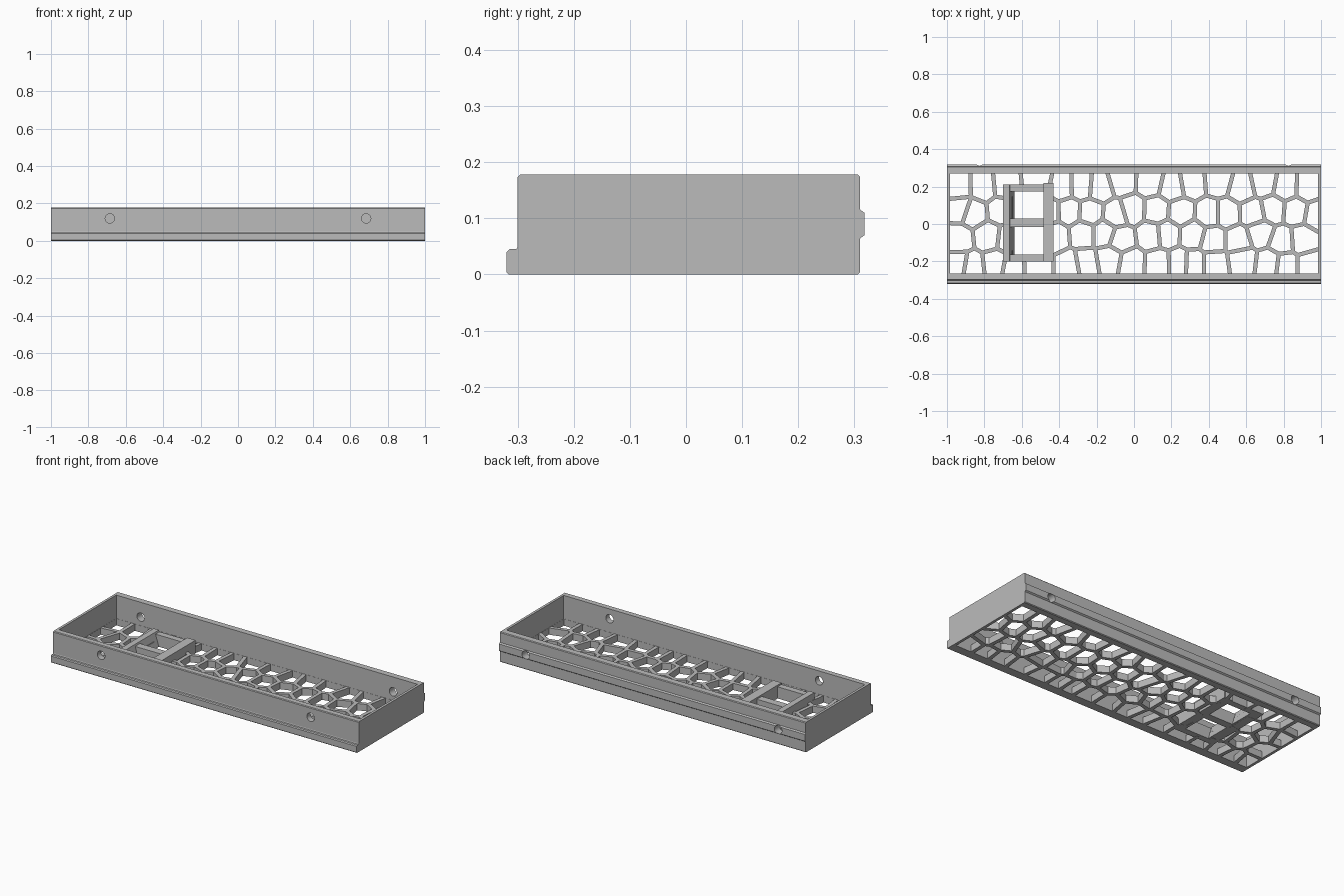
import bpy, bmesh, random
from mathutils import Vector, Matrix
from math import pi

random.seed(4)
cube = bpy.data.objects.get("Cube")
if cube:
    bpy.data.objects.remove(cube, do_unlink=True)

FLOOR = 0.04          # thickness of the lattice floor
STRUT = 0.022         # width of the lattice struts
X0, X1, Y0, Y1 = -0.985, 0.985, -0.265, 0.27   # inside of the walls

grey = bpy.data.materials.new("plain grey")
grey.use_nodes = True
colour = (0.5, 0.5, 0.5, 1)
grey.diffuse_color = colour
grey.node_tree.nodes["Principled BSDF"].inputs["Base Color"].default_value = colour


def finish(name, bm):
    bmesh.ops.recalc_face_normals(bm, faces=bm.faces)
    mesh = bpy.data.meshes.new(name)
    bm.to_mesh(mesh)
    bm.free()
    mesh.materials.append(grey)
    obj = bpy.data.objects.new(name, mesh)
    bpy.context.collection.objects.link(obj)
    return obj


def prism(bm, points, offset):
    """Extrude a flat polygon along the offset vector."""
    face = bm.faces.new([bm.verts.new(p) for p in points])
    out = bmesh.ops.extrude_face_region(bm, geom=[face], use_keep_orig=True)
    verts = [v for v in out["geom"] if isinstance(v, bmesh.types.BMVert)]
    bmesh.ops.translate(bm, verts=verts, vec=offset)


def bar_along_x(bm, profile, xa, xb):
    prism(bm, [(xa, y, z) for y, z in profile], (xb - xa, 0, 0))


def bar_along_y(bm, profile, ya, yb):
    prism(bm, [(x, ya, z) for x, z in profile], (0, yb - ya, 0))


def rect(a, b, c, d):
    return [(a, c), (b, c), (b, d), (a, d)]


def cut(target, bm):
    """Subtract the shapes in bm from the target for good."""
    cutter = finish("cutter", bm)
    cutter.hide_render = True
    mod = target.modifiers.new("cut", "BOOLEAN")
    mod.operation = "DIFFERENCE"
    mod.solver = "EXACT"
    mod.object = cutter
    graph = bpy.context.evaluated_depsgraph_get()
    mesh = bpy.data.meshes.new_from_object(target.evaluated_get(graph))
    target.modifiers.clear()
    target.data = mesh
    bpy.data.objects.remove(cutter, do_unlink=True)


def clip(poly, point, normal):
    """Keep the part of a polygon behind a line."""
    kept = []
    for i, a in enumerate(poly):
        b = poly[(i + 1) % len(poly)]
        da, db = (a - point).dot(normal), (b - point).dot(normal)
        if da <= 0:
            kept.append(a)
        if da * db < 0:
            kept.append(a.lerp(b, da / (da - db)))
    return kept


# Tray body: one section with front ledge, back rail and small chamfers
C = 0.004
section = [(-0.316, 0), (-0.32, C), (-0.32, 0.04), (-0.315, 0.045),
           (-0.302, 0.045), (-0.30, 0.05), (-0.30, 0.174), (-0.296, 0.178),
           (0.306, 0.178), (0.31, 0.174), (0.31, 0.116), (0.318, 0.11),
           (0.318, 0.07), (0.31, 0.064), (0.31, C), (0.306, 0)]
bm = bmesh.new()
bar_along_x(bm, section, -1, 1)
tray = finish("tray_body", bm)

# Hollow inside
bm = bmesh.new()
bar_along_x(bm, rect(Y0, Y1, FLOOR, 0.3), X0, X1)
cut(tray, bm)

# Lattice floor: irregular cells round scattered centres
rows = {
    0.21: [-.93, -.80, -.67, -.53, -.40, -.28, -.17, -.05, .07, .19, .32, .44, .56, .69, .81, .93],
    0.07: [-.95, -.86, -.73, -.60, -.46, -.35, -.22, -.11, .01, .13, .25, .38, .50, .63, .75, .87, .96],
    -0.07: [-.92, -.79, -.66, -.53, -.40, -.29, -.17, -.05, .07, .18, .31, .43, .56, .68, .80, .92],
    -0.21: [-.95, -.86, -.76, -.64, -.50, -.35, -.24, -.12, 0, .12, .22, .33, .45, .59, .71, .83, .95],
}


def jitter():
    return random.uniform(-0.022, 0.022)


centres = [Vector((x + jitter(), y + jitter())) for y, xs in rows.items() for x in xs]
E = 0.001
bm = bmesh.new()
for c in centres:
    cell = [Vector(p) for p in rect(X0 + E, X1 - E, Y0 + E, Y1 - E)]
    for other in centres:
        if other is not c and len(cell) > 2:
            way = (other - c).normalized()
            cell = clip(cell, (c + other) / 2 - way * STRUT / 2, way)
    if len(cell) > 2:
        prism(bm, [(p.x, p.y, -0.05) for p in cell], (0, 0, FLOOR + 0.06))
cut(tray, bm)

# Clear opening inside the compartment frame
bm = bmesh.new()
bar_along_x(bm, rect(-0.18, 0.19, -0.05, FLOOR + 0.02), -0.65, -0.47)
cut(tray, bm)

# Round holes: one pair in the front wall, a wider and lower pair in the back
bm = bmesh.new()
for x, y, z in ((0.685, -0.28, 0.12), (0.825, 0.29, 0.09)):
    for side in (-1, 1):
        place = Matrix.Translation((x * side, y, z)) @ Matrix.Rotation(pi / 2, 4, "X")
        bmesh.ops.create_cone(bm, cap_ends=True, segments=32, radius1=0.025,
                              radius2=0.025, depth=0.1, matrix=place)
cut(tray, bm)

# Compartment frame: two long bars, the outer one with a sloped inner face
TOP = 0.08
bm = bmesh.new()
bar_along_y(bm, [(-0.70, E), (-0.64, E), (-0.665, TOP), (-0.70, TOP)], -0.20, 0.212)
finish("compartment_outer_bar", bm)
bm = bmesh.new()
bar_along_y(bm, rect(-0.485, -0.43, E, TOP), -0.20, 0.218)
finish("compartment_inner_bar", bm)

# Compartment cross bars
for name, ya, yb in (("front", -0.20, -0.163), ("middle", -0.015, 0.03), ("back", 0.175, 0.212)):
    bm = bmesh.new()
    bar_along_x(bm, rect(ya, yb, E, TOP - 0.01), -0.68, -0.46)
    finish("compartment_" + name + "_cross_bar", bm)
